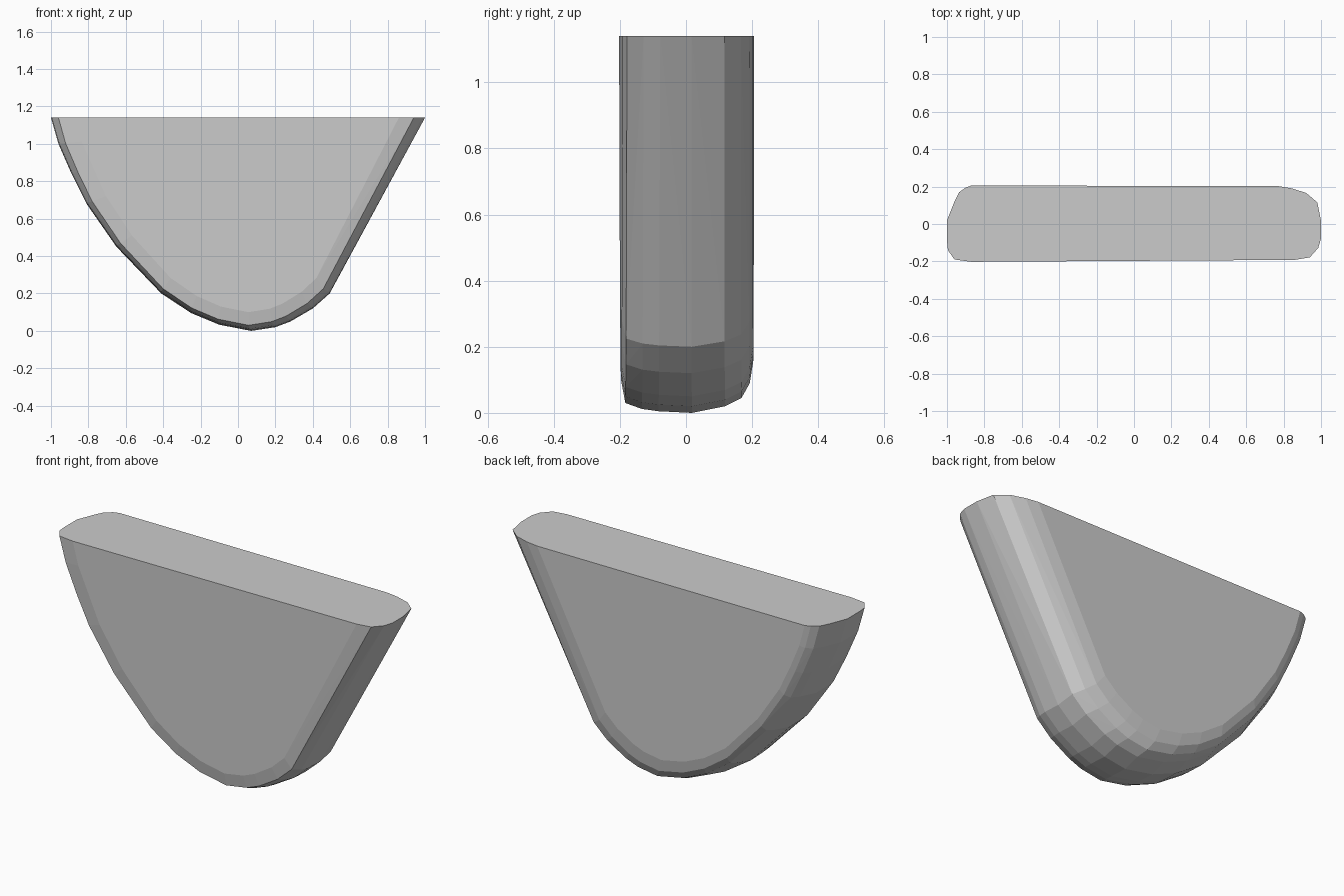
import bpy, bmesh, math

if "Cube" in bpy.data.objects:
    bpy.data.objects.remove(bpy.data.objects["Cube"])

TOP = 1.14

# Front silhouette (x, z), left rim down round the belly and up to the right rim
outline = [(-1, TOP), (-0.96, 1.0), (-0.89, 0.84), (-0.81, 0.68), (-0.65, 0.45),
           (-0.41, 0.20), (-0.25, 0.095), (-0.10, 0.033), (0.07, 0.0), (0.20, 0.02),
           (0.28, 0.05), (0.40, 0.12), (0.49, 0.20), (0.53, 0.28), (1, TOP)]

# Slices through the thickness: y, left inset, right inset, lift of the bottom
slices = [(-0.203, 0.13, 0.14, 0.10), (-0.19, 0.04, 0.06, 0.03),
          (-0.14, 0.005, 0.015, 0.012), (-0.09, 0, 0, 0.005), (0.02, 0, 0, 0),
          (0.12, 0.04, 0.02, 0.02), (0.17, 0.065, 0.08, 0.045),
          (0.195, 0.10, 0.16, 0.09), (0.206, 0.13, 0.23, 0.16)]

bm = bmesh.new()
for y, left, right, lift in slices:
    skew = 0.006 if y < -0.01 else -0.002      # sides taper slightly to the right
    for x, z in outline:
        t = (x + 1) / 2
        px = x + left * (1 - t) - right * t
        pz = z + lift * (1 - z / TOP)
        bm.verts.new((px, y + skew * (px + 1), pz))

# Wrap the slices in one faceted skin, and merge the flat faces
hull = bmesh.ops.convex_hull(bm, input=bm.verts[:])
inner = {g for g in hull["geom_interior"] + hull["geom_unused"]
         if isinstance(g, bmesh.types.BMVert)}
bmesh.ops.delete(bm, geom=list(inner), context='VERTS')
bmesh.ops.dissolve_limit(bm, angle_limit=math.radians(1), verts=bm.verts[:], edges=bm.edges[:])
bmesh.ops.recalc_face_normals(bm, faces=bm.faces[:])

mesh = bpy.data.meshes.new("wedge_body")
bm.to_mesh(mesh)
bm.free()
body = bpy.data.objects.new("wedge_body", mesh)
bpy.context.collection.objects.link(body)
